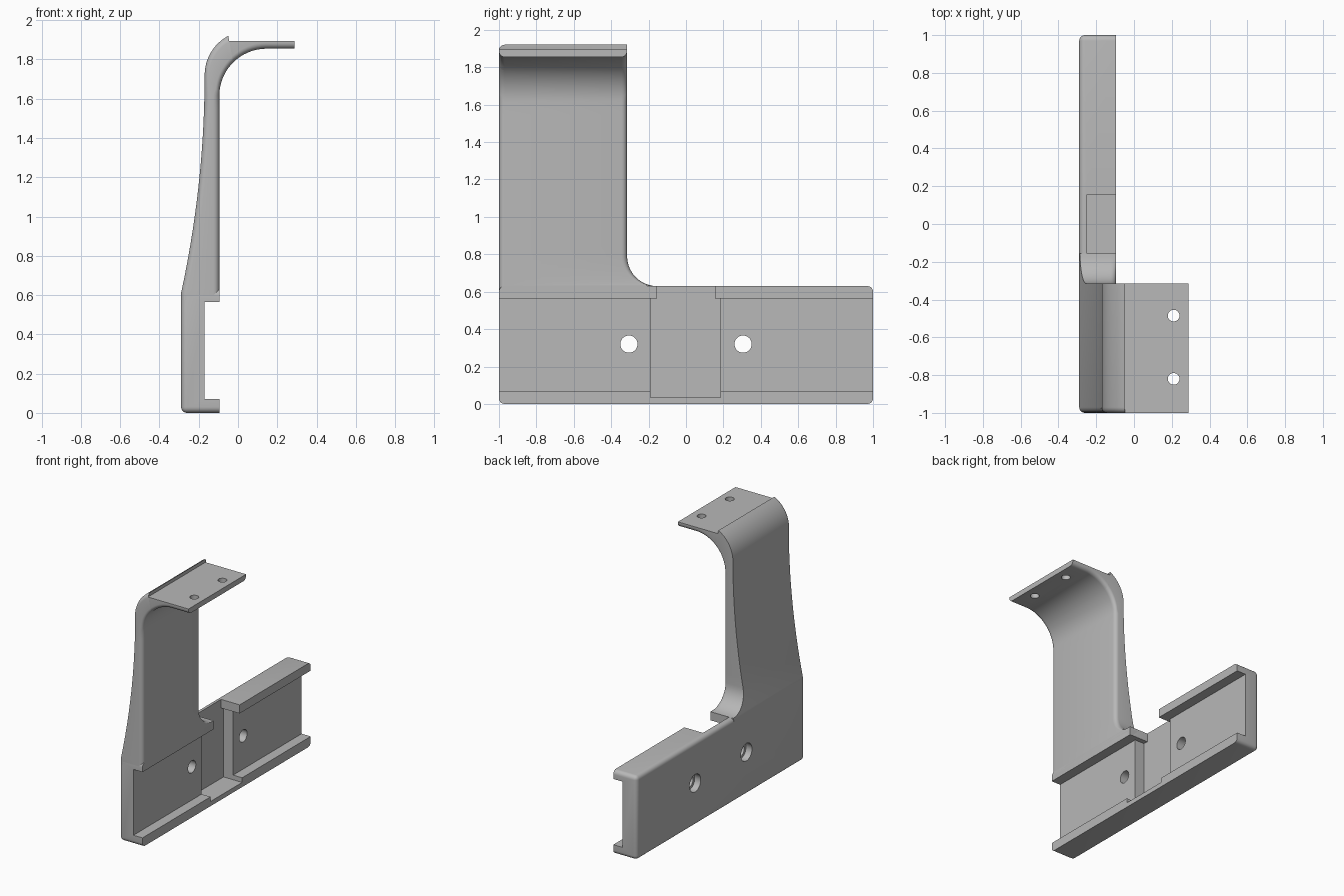
import bpy, bmesh, math
from mathutils import Vector, Matrix

if "Cube" in bpy.data.objects:
    bpy.data.objects.remove(bpy.data.objects["Cube"])

grey = bpy.data.materials.new("plain grey")
grey.diffuse_color = (0.48, 0.48, 0.48, 1)
grey.use_nodes = True
grey.node_tree.nodes["Principled BSDF"].inputs["Base Color"].default_value = grey.diffuse_color


def make_object(name, bm):
    bmesh.ops.recalc_face_normals(bm, faces=bm.faces)
    mesh = bpy.data.meshes.new(name)
    bm.to_mesh(mesh)
    bm.free()
    mesh.materials.append(grey)
    ob = bpy.data.objects.new(name, mesh)
    bpy.context.collection.objects.link(ob)
    return ob


def box(x0, x1, y0, y1, z0, z1):
    bm = bmesh.new()
    bmesh.ops.create_cube(bm, size=1)
    for v in bm.verts:
        v.co = Vector(((x0, x1)[v.co.x > 0], (y0, y1)[v.co.y > 0], (z0, z1)[v.co.z > 0]))
    return bm


def cylinder(centre, radius, depth, along_x):
    bm = bmesh.new()
    turn = Matrix.Rotation(math.pi / 2, 4, 'Y') if along_x else Matrix()
    bmesh.ops.create_cone(bm, cap_ends=True, segments=32, radius1=radius, radius2=radius,
                          depth=depth, matrix=Matrix.Translation(centre) @ turn)
    return bm


def activate(ob):
    bpy.ops.object.select_all(action='DESELECT')
    ob.select_set(True)
    bpy.context.view_layer.objects.active = ob


def cut(ob, bm):
    cutter = make_object("cutter", bm)
    cutter.hide_render = True
    mod = ob.modifiers.new("cut", 'BOOLEAN')
    mod.operation, mod.solver, mod.object = 'DIFFERENCE', 'EXACT', cutter
    activate(ob)
    bpy.ops.object.modifier_apply(modifier=mod.name)
    bpy.data.objects.remove(cutter, do_unlink=True)


# Base rail: box rounded everywhere but round its front (+x) face
bm = box(-0.29, -0.095, -1, 1, 0, 0.63)
edges = [e for e in bm.edges if not all(v.co.x > -0.1 for v in e.verts)]
bmesh.ops.bevel(bm, geom=edges, offset=0.03, segments=5, profile=0.5, affect='EDGES')
base = make_object("base_rail", bm)

# Long channel, deeper middle pocket and its opening through the top
cut(base, box(-0.17, 0.1, -1.2, 1.2, 0.07, 0.565))
cut(base, box(-0.25, 0.1, -0.19, 0.185, 0.035, 0.565))
cut(base, box(-0.25, 0.1, -0.155, 0.155, 0.5, 0.8))

# Screw holes with a wider recess at the back
for y in (-0.305, 0.305):
    cut(base, cylinder((-0.2, y, 0.32), 0.046, 0.4, True))
    cut(base, cylinder((-0.29, y, 0.32), 0.066, 0.10, True))


# Arm: cross-sections swept from the base up and over to the flange
def ring(outer, inner, y1, r_out, r_in=0.03, y0=-1.0, n=5):
    o, i = Vector((outer[0], 0, outer[1])), Vector((inner[0], 0, inner[1]))
    length = (i - o).length
    u = (i - o) / length
    turns = [(1 - math.sin(k / n * math.pi / 2), 1 - math.cos(k / n * math.pi / 2))
             for k in range(n + 1)]
    pts = [(0, y1)]
    pts += [(r_out * c, y0 + r_out * s) for s, c in turns]
    pts += [(length - r_in * s, y0 + r_in * c) for s, c in turns]
    pts += [(length - r_in * c, y1 - r_in * s) for s, c in turns]
    return [o + u * d + Vector((0, y, 0)) for d, y in pts]


def outer_x(z):
    return -0.29 if z < 0.61 else -0.17 - 0.12 * ((1.72 - z) / 1.11) ** 2


EDGE = -0.315
rings = [ring((-0.29, 0.575), (-0.095, 0.575), -0.155, 0.03),
         ring((-0.29, 0.61), (-0.095, 0.61), -0.155, 0.03)]
# cove where the arm meets the rail
for k in range(11):
    a = k / 10 * math.pi / 2
    z = 0.79 - 0.16 * math.cos(a)
    rings.append(ring((outer_x(z), z), (-0.095, z), -0.155 - 0.16 * math.sin(a), 0.03))
# tapering upright
for k in range(1, 13):
    z = 0.79 + (1.615 - 0.79) * k / 12
    rings.append(ring((outer_x(z), z), (-0.095, z), EDGE, 0.03))


def inner_arc(deg):
    a = math.radians(deg)
    return (0.145 - 0.24 * math.cos(a), 1.615 + 0.24 * math.sin(a))


# bend ending in a small lip
for k in range(13):
    a = math.radians(62 * k / 12)
    p = (0.057 - 0.227 * math.cos(a), 1.72 + 0.227 * math.sin(a))
    rings.append(ring(p, inner_arc(4 + 41 * k / 12), EDGE, 0.03))
# flange
for k in range(9):
    inner = inner_arc(45 + 45 * k / 8)
    rings.append(ring((-0.05 + 0.195 * k / 8, 1.895), inner, EDGE, 0))
rings.append(ring((0.288, 1.895), (0.288, 1.855), EDGE, 0))

bm = bmesh.new()
loops = [[bm.verts.new(p) for p in r] for r in rings]
count = len(loops[0])
for a, b in zip(loops, loops[1:]):
    for i in range(count):
        j = (i + 1) % count
        bm.faces.new((a[i], a[j], b[j], b[i]))
bm.faces.new(loops[0])
bm.faces.new(loops[-1])
bmesh.ops.remove_doubles(bm, verts=bm.verts, dist=1e-5)
arm = make_object("arm_and_flange", bm)

# Flange screw holes
for y in (-0.485, -0.82):
    cut(arm, cylinder((0.21, y, 1.875), 0.031, 0.2, False))

for ob in (base, arm):
    activate(ob)
    bpy.ops.object.shade_smooth_by_angle(angle=math.radians(30))
